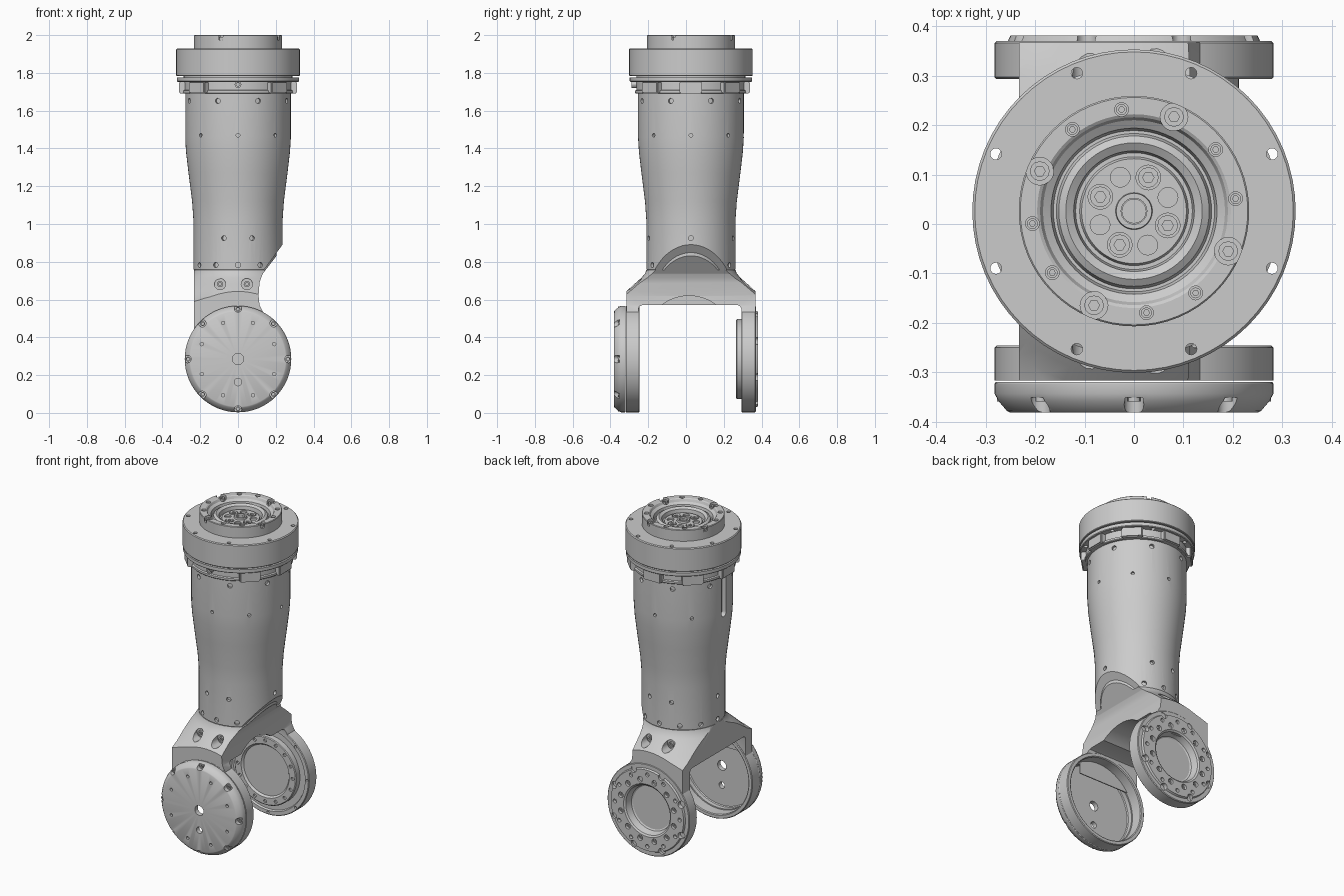
import bpy, bmesh
from math import sin, cos, pi, radians, sqrt
from mathutils import Vector, Matrix

if "Cube" in bpy.data.objects:
    bpy.data.objects.remove(bpy.data.objects["Cube"])

CY = 0.026     # y of the vertical tube axis
CZ = 0.285     # z of the hinge axis


def finish(bm, name):
    bmesh.ops.recalc_face_normals(bm, faces=bm.faces)
    me = bpy.data.meshes.new(name)
    bm.to_mesh(me)
    bm.free()
    ob = bpy.data.objects.new(name, me)
    bpy.context.collection.objects.link(ob)
    return ob


def lathe(name, prof, axis='Z', closed=False, n=64):
    """Revolve (radius, height) points about the tube axis or the hinge axis."""
    bm = bmesh.new()
    rings = []
    for r, h in prof:
        ring = []
        for i in range(1 if r < 1e-6 else n):
            a = 2 * pi * i / n
            c, s = r * cos(a), r * sin(a)
            ring.append(bm.verts.new((c, CY + s, h) if axis == 'Z' else (c, h, CZ + s)))
        rings.append(ring)
    pairs = list(zip(rings, rings[1:])) + ([(rings[-1], rings[0])] if closed else [])
    for p, q in pairs:
        for i in range(n):
            j = (i + 1) % n
            f = [p[i % len(p)], p[j % len(p)], q[j % len(q)], q[i % len(q)]]
            f = list(dict.fromkeys(f))
            if len(f) > 2:
                bm.faces.new(f)
    return finish(bm, name)


def prism(name, pts, axis, a, b):
    """Extrude a 2D outline: (y,z) along X or (x,z) along Y."""
    bm = bmesh.new()
    put = (lambda u, v, t: (t, u, v)) if axis == 'X' else (lambda u, v, t: (u, t, v))
    f = bm.faces.new([bm.verts.new(put(u, v, a)) for u, v in pts])
    ext = bmesh.ops.extrude_face_region(bm, geom=[f])['geom']
    bmesh.ops.translate(bm, verts=[v for v in ext if isinstance(v, bmesh.types.BMVert)],
                        vec=put(0, 0, b - a))
    return finish(bm, name)


def frame(pos, d):
    return Matrix.Translation(pos) @ Vector(d).to_track_quat('Z', 'Y').to_matrix().to_4x4()


def pegs(items, name='hole_cutter', seg=16):
    """Many cylinders (centre, direction, radius, length) in one mesh."""
    bm = bmesh.new()
    for pos, d, r, length in items:
        bmesh.ops.create_cone(bm, cap_ends=True, segments=seg, radius1=r, radius2=r,
                              depth=length, matrix=frame(pos, d))
    return finish(bm, name)


def bolts(name, items):
    """Socket bolts (base, direction, radius, height) with a hexagon recess."""
    bm = bmesh.new()
    for pos, d, r, h in items:
        m, rings = frame(pos, d), []
        for rad, z, hexa in ((r, 0, 0), (r, h, 0), (r * .55, h, 1), (r * .55, h * .4, 1)):
            rings.append([bm.verts.new(m @ Vector((
                rad * (cos(pi / 6) if hexa and i % 2 else 1) * cos(i * pi / 6),
                rad * (cos(pi / 6) if hexa and i % 2 else 1) * sin(i * pi / 6), z)))
                for i in range(12)])
        for p, q in zip(rings, rings[1:]):
            for i in range(12):
                bm.faces.new((p[i], p[(i + 1) % 12], q[(i + 1) % 12], q[i]))
        bm.faces.new(rings[0])
        bm.faces.new(rings[-1])
    return finish(bm, name)


def boolean(ob, tool, op='DIFFERENCE'):
    mod = ob.modifiers.new('cut', 'BOOLEAN')
    mod.object, mod.operation, mod.solver, mod.use_self = tool, op, 'EXACT', True
    bpy.context.view_layer.objects.active = ob
    bpy.ops.object.modifier_apply(modifier=mod.name)
    bpy.data.objects.remove(tool)


def up(r, deg, z):      # point around the tube axis
    return Vector((r * cos(radians(deg)), CY + r * sin(radians(deg)), z))


def hub(r, deg, y):     # point around the hinge axis
    return Vector((r * cos(radians(deg)), y, CZ + r * sin(radians(deg))))


def out(deg):
    return Vector((cos(radians(deg)), sin(radians(deg)), 0))


Z, Y = (0, 0, 1), (0, 1, 0)

# Main tube with oblique cut, cable slot and screw holes
tube = lathe('tube', [(0, .95), (.205, .95), (.205, .757), (.233, .757), (.236, .762), (.236, 1.02),
                      (.243, 1.12), (.262, 1.27), (.275, 1.38), (.28, 1.46), (.28, 1.692), (0, 1.692)])
boolean(tube, prism('oblique_cutter', [(.105, .713), (.275, .944), (.5, .944), (.5, .6), (.105, .6)],
                    'Y', -.5, .5))
boolean(tube, prism('slot_cutter', [(CY + .022 * cos(a), 1.45 + .022 * sin(a))
                                    for a in [pi + pi * i / 8 for i in range(9)]]
                    + [(CY + .022, 1.70), (CY - .022, 1.70)], 'X', -.4, -.25))
holes = [(up(.28, 22.5 + 45 * k, 1.652), out(22.5 + 45 * k), .014, .03) for k in range(8)]
holes += [(up(.28, 45 * k, 1.47), out(45 * k), .010, .03) for k in range(8) if k != 4]
holes += [(up(.236, 30 * k, .783), out(30 * k), .014, .03) for k in range(2, 11)]
holes += [(up(.236, a, .925), out(a), .013, .04) for a in (-108.5, -71.5, 71.5, 108.5, 0, 180)]
boolean(tube, pegs(holes))

# Fork yoke: U-shaped slab trimmed by the side outline and a flared revolve
yoke = prism('fork_yoke', [(-.316, .42), (-.316, .95), (.367, .95), (.367, .42), (.293, .42), (.293, .55),
                           (.288, .564), (.274, .57), (-.233, .57), (-.247, .564), (-.252, .55),
                           (-.252, .42)], 'X', -.4, .4)
boolean(yoke, prism('outline', [(-.233, .43), (-.233, .95), (.3, .95), (.235, .872), (.13, .735),
                                (.114, .69), (.109, .62), (.114, .57), (.135, .53), (.135, .43)],
                    'Y', -.6, .6), 'INTERSECT')
boolean(yoke, lathe('flare', [(0, .4), (.6, .4), (.6, .5), (.42, .585), (.372, .615), (.34, .645), (.3, .682),
                              (.262, .715), (.243, .738), (.236, .757), (.204, .757), (.204, .9), (0, .9)]),
        'INTERSECT')
boolean(yoke, pegs([((0, .01, CZ), Y, .258, .64)], seg=64))
boolean(yoke, pegs([((.1, CY - .01, .385), (1, 0, 0), .235, .61)], seg=64))
spots = [(x, s) for x in (-.095, .047) for s in (-1, 1)]
boolean(yoke, pegs([((x, CY + s * .36, .682), (0, s, 0), .03, .22) for x, s in spots]))
bolts('yoke_bolts', [((x, CY + s * .24, .682), (0, s, 0), .017, .022) for x, s in spots])

# Front arm ring and hollow cap
lathe('front_arm_ring', [(.255, -.317), (.282, -.317), (.282, -.25), (.278, -.246), (.26, -.246),
                         (.255, -.25)], 'Y', True)
cap = lathe('front_cap', [(0, -.352), (.245, -.352), (.25, -.347), (.25, -.32), (.280, -.32), (.282, -.323),
                          (.282, -.343), (.275, -.358), (.258, -.378), (.252, -.381), (0, -.381)], 'Y')
holes = [(hub(.207, 22.5 + 45 * k, -.381), Y, .009, .03) for k in range(8)]
holes += [(hub(.268, 45 * k, -.381), Y, .02, .06) for k in range(8)]
holes += [((0, -.37, CZ), Y, .03, .1), ((0, -.37, .163), Y, .02, .1)]
boolean(cap, pegs(holes))
bolts('cap_bolts', [(hub(.264, 45 * k, -.345), (0, -1, 0), .013, .014) for k in range(8)])

# Back arm: drive hub with recessed centre and bolt circles on both faces
back = lathe('back_arm_hub', [(0, .278), (.155, .278), (.16, .272), (.165, .266), (.207, .266), (.212, .27),
                              (.212, .305), (.25, .305), (.255, .293), (.278, .293), (.282, .297),
                              (.282, .366), (.278, .37), (.255, .37), (.25, .381), (.162, .381),
                              (.152, .374), (.14, .335), (.132, .33), (0, .33)], 'Y')
holes = [(hub(.188, 15 + 30 * k, .381), Y, .017, .05) for k in range(12)]
holes += [(hub(.222, 30 * k, .381), Y, .012, .04) for k in range(12)]
holes += [(hub(.25, 22.5 + 45 * k, .381), Y, .02, .05) for k in range(8)]
holes += [(hub(.188, 22.5 * k, .266), Y, .010, .02) for k in range(16)]
holes += [(hub(.268, 45 * k, .293), Y, .008, .03) for k in range(8)]
boolean(back, pegs(holes))
bolts('hub_bolts', [(hub(.188, 15 + 30 * k, .354), Y, .014, .014) for k in range(12)])

# Clamp collar under the flange, with lugs
lathe('clamp_core', [(0, 1.69), (.292, 1.69), (.296, 1.694), (.296, 1.706), (.288, 1.71), (.288, 1.79),
                     (0, 1.79)])
bm = bmesh.new()
for k in (0, 1, 2, 3, 4, 5, 7):
    m = (Matrix.Translation(up(.287, 45 * k, 1.7225)) @ Matrix.Rotation(radians(45 * k), 4, 'Z')
         @ Matrix.Diagonal((.05, .12, .065, 1)))
    bmesh.ops.create_cube(bm, size=1, matrix=m)
bmesh.ops.bevel(bm, geom=bm.edges[:], offset=.006, segments=2, affect='EDGES')
finish(bm, 'clamp_lugs')
bolts('lug_bolts', [(up(.286, 270, 1.738), out(270), .018, .028)])
clamp = lathe('clamp_ring', [(.27, 1.752), (.32, 1.752), (.324, 1.756), (.324, 1.776), (.27, 1.776)],
              closed=True)
flange = lathe('top_flange', [(0, 1.784), (.324, 1.784), (.327, 1.787), (.327, 1.925), (.322, 1.93),
                              (0, 1.93)])
for ob in (clamp, flange):
    boolean(ob, pegs([(up(.302, 22.5 + 45 * k, 1.85), Z, .0115, .3) for k in range(8)]))

# Output collar on top with stepped rings and bolts
collar = lathe('output_collar', [(0, 1.95), (.106, 1.95), (.11, 1.94), (.118, 1.94), (.122, 1.965),
                                 (.138, 1.975), (.152, 1.966), (.157, 1.95), (.163, 1.95), (.168, 1.972),
                                 (.184, 1.982), (.19, 1.996), (.196, 2.0), (.23, 2.0), (.233, 1.997),
                                 (.233, 1.915), (0, 1.915)])
big = [67 + 90 * k for k in range(4)]
holes = [(up(.207, a, 2.0), Z, .028, .05) for a in big]
holes += [(up(.207, 7 + 30 * k, 2.0), Z, .014, .03) for k in range(12) if k % 3 != 2]
holes += [(up(.074, 22 + 45 * k, 1.955), Z, .025 if k % 2 else .02, .03) for k in range(8)]
holes += [(up(0, 0, 1.95), Z, .024, .03)]
boolean(collar, pegs(holes, seg=20))
bolts('collar_bolts', [(up(.207, a, 1.973), Z, .02, .018) for a in big]
      + [(up(.207, 7 + 30 * k, 1.983), Z, .011, .008) for k in range(12) if k % 3 != 2]
      + [(up(.074, a, 1.938), Z, .021, .014) for a in big])
lathe('centre_ring', [(.026, 1.945), (.026, 1.962), (.036, 1.962), (.038, 1.945)], closed=True, n=32)

# Smooth shading with crisp edges everywhere
bpy.ops.object.select_all(action='DESELECT')
for ob in bpy.context.scene.objects:
    ob.select_set(True)
    bpy.context.view_layer.objects.active = ob
bpy.ops.object.shade_smooth_by_angle(angle=radians(30))
